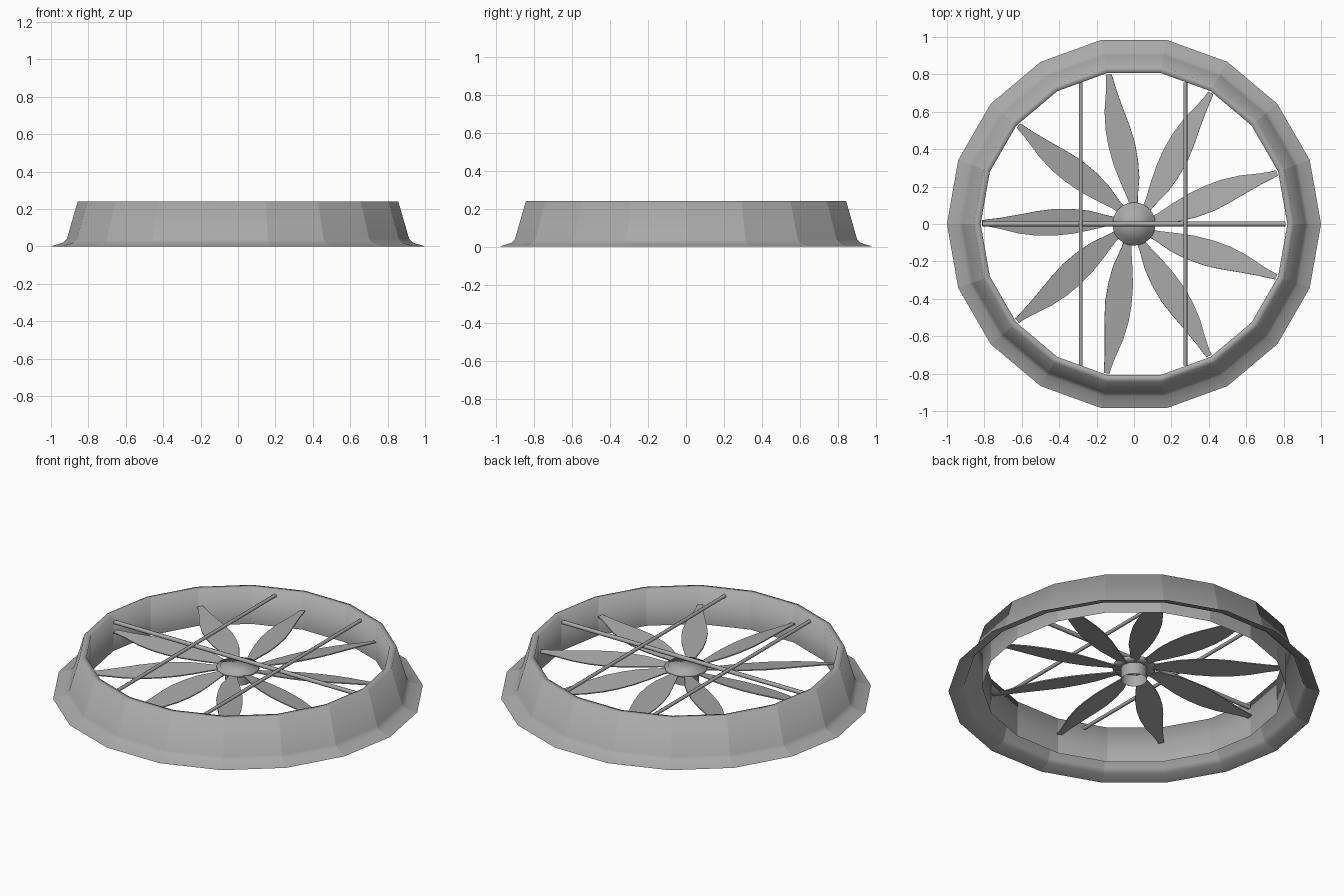
import bpy, bmesh
from math import cos, sin, radians, pi
from mathutils import Matrix, Vector

cube = bpy.data.objects.get("Cube")
if cube:
    bpy.data.objects.remove(cube, do_unlink=True)

grey = bpy.data.materials.new("plain_grey")
grey.use_nodes = True
colour = (0.4, 0.4, 0.4, 1)
grey.diffuse_color = colour
grey.node_tree.nodes["Principled BSDF"].inputs["Base Color"].default_value = colour


def finish(name, bm):
    mesh = bpy.data.meshes.new(name)
    bm.to_mesh(mesh)
    bm.free()
    mesh.materials.append(grey)
    obj = bpy.data.objects.new(name, mesh)
    bpy.context.collection.objects.link(obj)
    return obj


def lathe(name, profile, sides, faceted):
    """Spin a (radius, height) profile about z; faceted keeps upright edges sharp."""
    bm = bmesh.new()
    rings = []
    for r, z in profile:
        if r == 0:
            rings.append([bm.verts.new((0, 0, z))] * sides)
        else:
            rings.append([bm.verts.new((r * cos(2 * pi * i / sides),
                                        r * sin(2 * pi * i / sides), z))
                          for i in range(sides)])
    for low, high in zip(rings, rings[1:]):
        for i in range(sides):
            j = (i + 1) % sides
            corners = dict.fromkeys((low[i], low[j], high[j], high[i]))
            bm.faces.new(list(corners)).smooth = True
    for e in bm.edges:
        level = abs(e.verts[0].co.xy.length - e.verts[1].co.xy.length) < 1e-4 \
            and abs(e.verts[0].co.z - e.verts[1].co.z) < 1e-4
        bend = e.calc_face_angle(0)
        e.smooth = bend < radians(50) and (level or not faceted)
    return finish(name, bm)


def rod(name, start, end, radius):
    start, end = Vector(start), Vector(end)
    span = end - start
    bm = bmesh.new()
    turn = span.to_track_quat('Z', 'Y').to_matrix().to_4x4()
    bmesh.ops.create_cone(bm, cap_ends=True, segments=8, radius1=radius,
                          radius2=radius, depth=span.length,
                          matrix=Matrix.Translation((start + end) / 2) @ turn)
    for f in bm.faces:
        f.smooth = len(f.verts) == 4
    for e in bm.edges:
        e.smooth = e.calc_face_angle(0) < radians(60)
    return finish(name, bm)


# Flared housing, hollow underneath
lathe("housing_ring", [(1, 0), (0.935, 0.02), (0.915, 0.04), (0.857, 0.24),
                       (0.82, 0.24), (0.82, 0.025)], 18, True)

# Hub: stepped cap over an open tube
lathe("hub_cap", [(0.07, 0.14), (0.115, 0.14), (0.115, 0.155), (0.095, 0.155),
                  (0.095, 0.16), (0, 0.16)], 32, False)
lathe("hub_tube", [(0.07, 0.07), (0.07, 0.14)], 32, False)

# Blades: leaf outline as (radius, trailing edge, leading edge), pitched about the radius
OUTLINE = [(0.06, -0.03, 0.0), (0.14, -0.045, 0.01), (0.24, -0.071, 0.034),
           (0.33, -0.08, 0.052), (0.43, -0.08, 0.062), (0.52, -0.068, 0.062),
           (0.62, -0.049, 0.05), (0.72, -0.032, 0.025), (0.78, -0.025, 0.013),
           (0.812, -0.02, 0.01)]
PITCH = 0.16
for n in range(9):
    bm = bmesh.new()
    rows = [[bm.verts.new((r, v, 0.14 - PITCH * v)) for v in (a, b)]
            for r, a, b in OUTLINE]
    for p, q in zip(rows, rows[1:]):
        bm.faces.new((p[0], q[0], q[1], p[1]))
    bmesh.ops.rotate(bm, verts=bm.verts, matrix=Matrix.Rotation(radians(20 + 40 * n), 3, 'Z'))
    blade = finish(f"blade_{n + 1}", bm)
    solid = blade.modifiers.new("thickness", 'SOLIDIFY')
    solid.thickness = 0.006
    solid.offset = 0

# Support bars across the opening
rod("cross_bar", (-0.81, 0, 0.2), (0.81, 0, 0.2), 0.0125)
for side, x in (("left", 0.275), ("right", -0.285)):
    rod(f"{side}_bar", (x, -0.757, 0.21), (x, 0.757, 0.21), 0.01)
